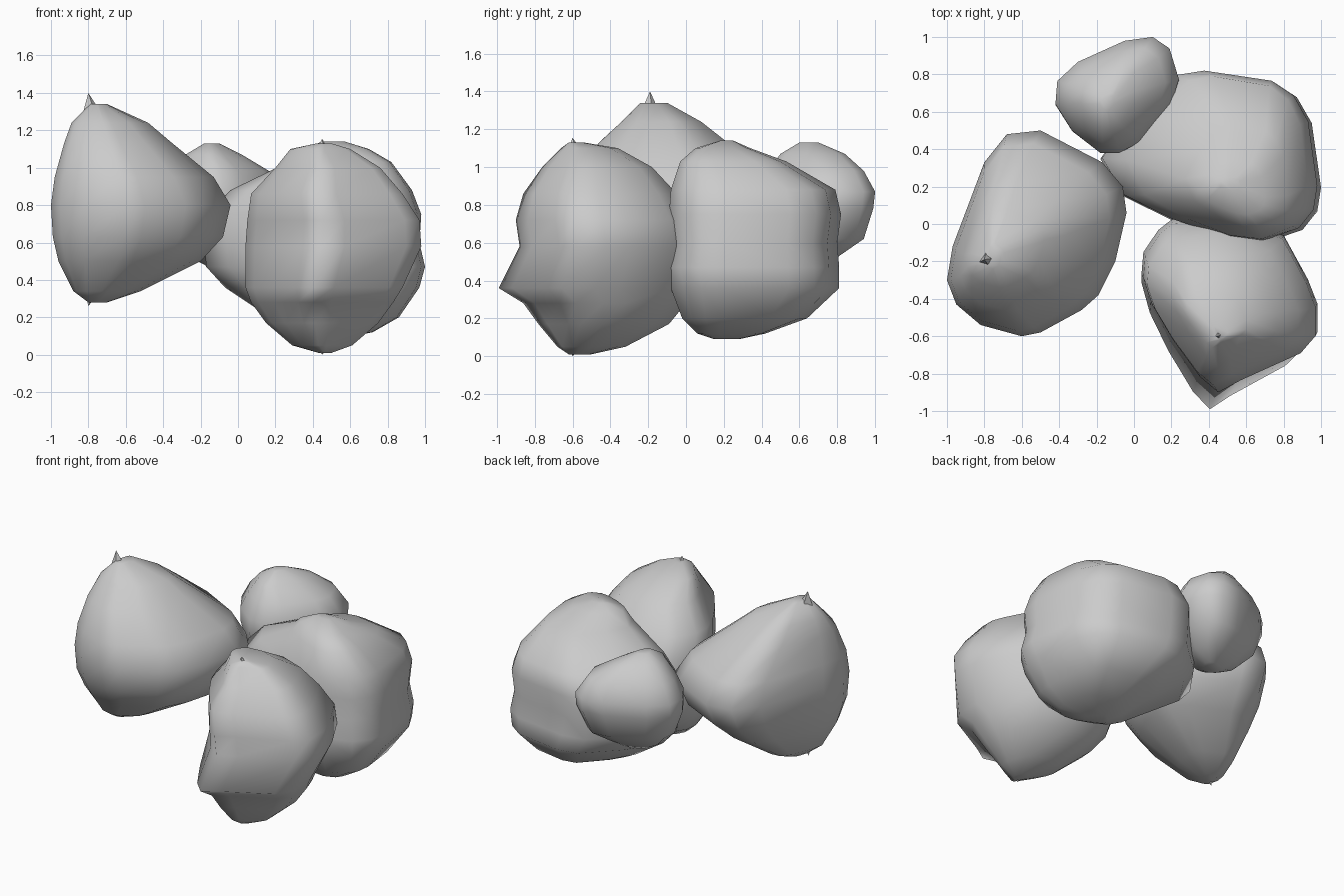
import bpy, bmesh

def rock(name, outline, rows):
    """Loft the plan outline through rows of (z, x0, x1, y0, y1)."""
    xs, ys = zip(*outline)
    lx, hx, ly, hy = min(xs), max(xs), min(ys), max(ys)
    bm = bmesh.new()
    rings = []
    for z, x0, x1, y0, y1 in rows:
        rings.append([bm.verts.new((x0 + (x - lx) / (hx - lx) * (x1 - x0),
                                    y0 + (y - ly) / (hy - ly) * (y1 - y0), z))
                      for x, y in outline])
    n = len(outline)
    for a, b in zip(rings, rings[1:]):
        for i in range(n):
            j = (i + 1) % n
            bm.faces.new((a[i], a[j], b[j], b[i]))
    bm.faces.new(rings[0])
    bm.faces.new(rings[-1])
    bmesh.ops.recalc_face_normals(bm, faces=bm.faces)
    for f in bm.faces:
        f.smooth = True
    me = bpy.data.meshes.new(name)
    bm.to_mesh(me)
    bm.free()
    ob = bpy.data.objects.new(name, me)
    bpy.context.collection.objects.link(ob)

def nub(name, base, tip, r):
    """Small flat-sided spike poking out of a rock."""
    bm = bmesh.new()
    x, y, z = base
    ring = [bm.verts.new((x + r * a, y + r * b, z))
            for a, b in ((1, 0.2), (-0.2, 1), (-1, -0.3), (0.3, -1))]
    top = bm.verts.new(tip)
    for i in range(4):
        bm.faces.new((ring[i], ring[(i + 1) % 4], top))
    bm.faces.new(ring)
    bmesh.ops.recalc_face_normals(bm, faces=bm.faces)
    me = bpy.data.meshes.new(name)
    bm.to_mesh(me)
    bm.free()
    bpy.context.collection.objects.link(bpy.data.objects.new(name, me))

# Left rock
rock("left_rock",
     [(-1, -.3), (-.95, -.43), (-.82, -.54), (-.6, -.6), (-.5, -.58), (-.28, -.46),
      (-.19, -.38), (-.1, -.2), (-.04, .06), (-.06, .2), (-.17, .33), (-.5, .5),
      (-.68, .48), (-.8, .33), (-.97, -.12)],
     [(.28, -.80, -.70, -.24, -.10), (.34, -.88, -.52, -.34, .06), (.50, -.96, -.20, -.48, .28),
      (.63, -.99, -.08, -.57, .42), (.80, -1, -.04, -.6, .5), (.95, -.98, -.13, -.57, .43),
      (1.13, -.93, -.35, -.46, .22), (1.24, -.89, -.48, -.34, .08), (1.34, -.79, -.70, -.24, -.10)])

# Large back right rock
rock("back_right_rock",
     [(-.18, .35), (-.02, .58), (.22, .8), (.38, .825), (.75, .77), (.87, .69), (.95, .55),
      (1, .2), (.98, .07), (.9, -.03), (.7, -.1), (.5, -.08), (.2, .02), (-.06, .15)],
     [(.09, .40, .55, .15, .28), (.12, .3, .72, .06, .42), (.20, .17, .86, -.02, .64),
      (.36, -.07, .97, -.08, .81), (.47, -.17, 1, -.1, .81), (.6, -.18, .97, -.08, .8),
      (.75, -.17, .98, -.09, .82), (.88, -.04, .93, -.08, .79), (1.03, .27, .82, -.03, .53),
      (1.10, .35, .7, .05, .34), (1.14, .45, .57, .18, .25)])

# Front rock
rock("front_rock",
     [(.2, .02), (.13, -.04), (.05, -.17), (.04, -.3), (.09, -.46), (.2, -.66), (.35, -.88),
      (.45, -.97), (.57, -.9), (.9, -.74), (.98, -.64), (.98, -.47), (.93, -.33), (.8, -.07),
      (.5, .05)],
     [(.01, .43, .5, -.62, -.5), (.05, .29, .61, -.68, -.32), (.17, .15, .75, -.78, -.09),
      (.28, .07, .83, -.86, 0), (.36, .04, .88, -.99, .04), (.58, .04, .98, -.88, .05),
      (.72, .05, .97, -.9, .03), (.86, .07, .88, -.86, -.05), (1.0, .2, .76, -.76, -.18),
      (1.1, .28, .6, -.66, -.36), (1.13, .42, .5, -.62, -.54)])

# Small back rock
rock("small_back_rock",
     [(-.42, .64), (-.41, .76), (-.3, .86), (-.05, .97), (.1, .99), (.19, .93), (.24, .77),
      (.2, .64), (.03, .44), (-.08, .385), (-.18, .385), (-.33, .5)],
     [(.47, -.16, -.02, .6, .72), (.53, -.27, .08, .5, .81), (.62, -.36, .17, .42, .94),
      (.78, -.42, .24, .38, .99), (.87, -.42, .24, .38, 1), (.98, -.36, .17, .43, .94),
      (1.07, -.28, .02, .5, .84), (1.13, -.18, -.1, .6, .7)])

# Tiny spikes on top and underside
nub("left_top_nub", (-.78, -.19, 1.29), (-.80, -.19, 1.4), .05)
nub("left_bottom_nub", (-.78, -.19, .34), (-.80, -.2, .26), .04)
nub("front_top_nub", (.45, -.59, 1.1), (.45, -.6, 1.155), .03)
nub("front_bottom_nub", (.45, -.59, .04), (.45, -.6, 0), .03)
